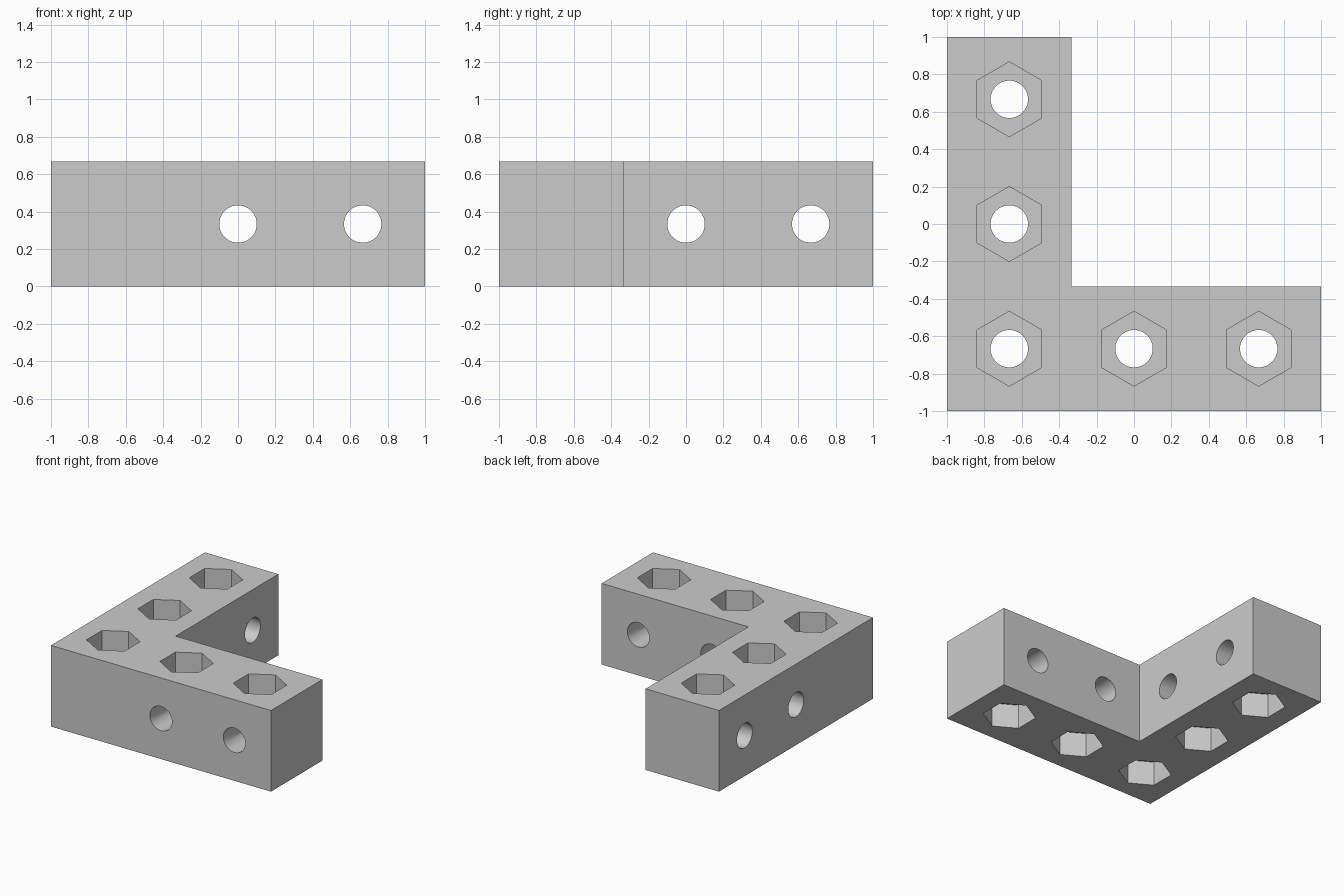
import bpy, bmesh
from math import pi, radians
from mathutils import Matrix

if "Cube" in bpy.data.objects:
    bpy.data.objects.remove(bpy.data.objects["Cube"])

U = 2 / 3          # one grid cell of the beam
R = 0.1            # bolt hole radius
HEX_R = 0.2        # nut pocket corner radius
DEPTH = 0.2        # nut pocket depth

# L-shaped beam extruded from its profile
outline = [(-1, -1), (1, -1), (1, 1 - 2 * U), (1 - 2 * U, 1 - 2 * U), (1 - 2 * U, 1), (-1, 1)]
bm = bmesh.new()
face = bm.faces.new([bm.verts.new((x, y, 0)) for x, y in outline])
ext = bmesh.ops.extrude_face_region(bm, geom=[face])
bmesh.ops.translate(bm, vec=(0, 0, U), verts=[v for v in ext['geom'] if isinstance(v, bmesh.types.BMVert)])
bmesh.ops.recalc_face_normals(bm, faces=bm.faces)
mesh = bpy.data.meshes.new("corner_beam")
bm.to_mesh(mesh)
bm.free()
beam = bpy.data.objects.new("corner_beam", mesh)
bpy.context.collection.objects.link(beam)


def cut(name, prisms):
    """Subtract prisms given as (centre, radius, length, sides, rotation)."""
    bm = bmesh.new()
    for centre, radius, length, sides, rot in prisms:
        bmesh.ops.create_cone(bm, cap_ends=True, segments=sides, radius1=radius, radius2=radius,
                              depth=length, matrix=Matrix.Translation(centre) @ rot)
    me = bpy.data.meshes.new(name)
    bm.to_mesh(me)
    bm.free()
    cutter = bpy.data.objects.new(name, me)
    bpy.context.collection.objects.link(cutter)
    cutter.hide_render = True
    mod = beam.modifiers.new(name, 'BOOLEAN')
    mod.operation, mod.solver, mod.object = 'DIFFERENCE', 'EXACT', cutter
    bpy.context.view_layer.objects.active = beam
    bpy.ops.object.modifier_apply(modifier=name)
    bpy.data.objects.remove(cutter)


none = Matrix()
along_y = Matrix.Rotation(pi / 2, 4, 'X')
along_x = Matrix.Rotation(pi / 2, 4, 'Y')
spots = [(-U, -U), (0, -U), (U, -U), (-U, 0), (-U, U)]

# Hexagonal nut pockets in top and bottom, corners pointing along y
cut("nut_pockets", [((x, y, z), HEX_R, 2 * DEPTH, 6, none) for x, y in spots for z in (0, U)])
# Vertical bolt holes
cut("vertical_holes", [((x, y, U / 2), R, 1, 64, none) for x, y in spots])
# Cross holes through the sides of each arm
cut("cross_holes", [((x, -U, U / 2), R, 0.9, 64, along_y) for x in (0, U)]
    + [((-U, y, U / 2), R, 0.9, 64, along_x) for y in (0, U)])

beam.select_set(True)
bpy.ops.object.shade_smooth_by_angle(angle=radians(30))
